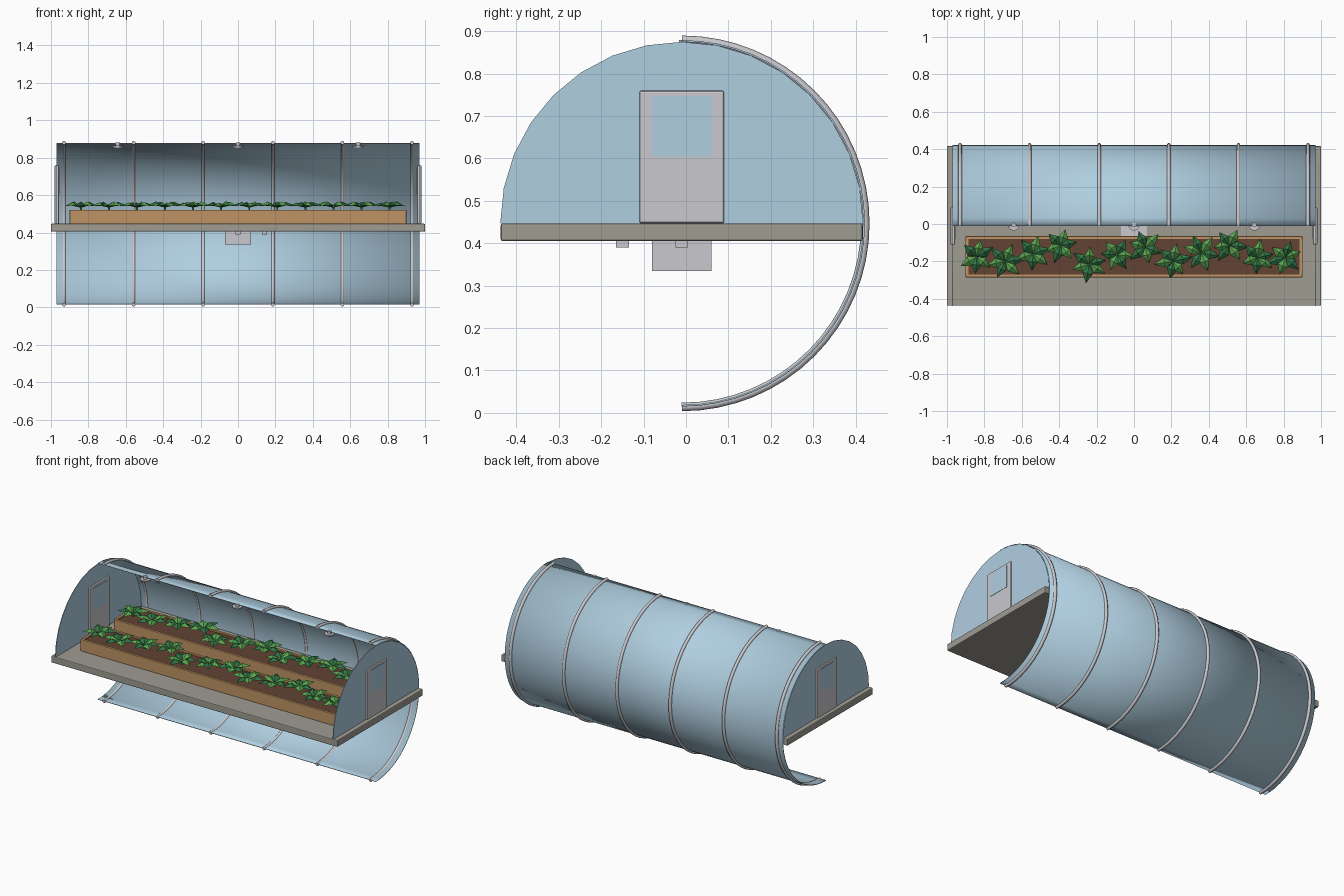
import bpy, bmesh, math, random
from mathutils import Vector, Matrix

cube = bpy.data.objects.get("Cube")
if cube:
    bpy.data.objects.remove(cube, do_unlink=True)
random.seed(4)


def material(name, *srgb):
    lin = [c / 12.92 if c < 0.04 else ((c + 0.055) / 1.055) ** 2.4 for c in srgb] + [1]
    m = bpy.data.materials.new(name)
    m.use_nodes = True
    m.diffuse_color = lin
    m.node_tree.nodes["Principled BSDF"].inputs["Base Color"].default_value = lin
    return m


GLASS = material("pale blue glazing", 0.69, 0.81, 0.88)
METAL = material("light metal", 0.79, 0.79, 0.81)
DECK = material("warm grey deck", 0.62, 0.61, 0.57)
WOOD = material("planter wood", 0.75, 0.58, 0.39)
SOIL = material("soil", 0.39, 0.26, 0.20)
LIGHT_LEAF = material("light green leaf", 0.35, 0.64, 0.31)
DARK_LEAF = material("dark green leaf", 0.19, 0.46, 0.27)
LAMP = material("lamp white", 0.95, 0.94, 0.88)

# Shared axis of the shell
AY, AZ, R = -0.01, 0.447, 0.43
FLOOR = 0.447


def finish(name, bm, *mats):
    bmesh.ops.recalc_face_normals(bm, faces=bm.faces)
    me = bpy.data.meshes.new(name)
    bm.to_mesh(me)
    bm.free()
    ob = bpy.data.objects.new(name, me)
    bpy.context.collection.objects.link(ob)
    for m in mats:
        me.materials.append(m)
    return ob


def smooth(ob):
    bpy.ops.object.select_all(action="DESELECT")
    ob.select_set(True)
    bpy.context.view_layer.objects.active = ob
    bpy.ops.object.shade_smooth_by_angle()


def box(name, x, y, z, mat, bevel=0):
    bm = bmesh.new()
    size = [b - a for a, b in (x, y, z)]
    mid = [(a + b) / 2 for a, b in (x, y, z)]
    bmesh.ops.create_cube(bm, size=1, matrix=Matrix.Translation(mid) @ Matrix.Diagonal((*size, 1)))
    ob = finish(name, bm, mat)
    if bevel:
        mod = ob.modifiers.new("soft edge", "BEVEL")
        mod.width, mod.segments = bevel, 2
    return ob


def cylinder(name, x, y, z0, z1, r, mat):
    bm = bmesh.new()
    bmesh.ops.create_cone(bm, cap_ends=True, segments=24, radius1=r, radius2=r, depth=z1 - z0,
                          matrix=Matrix.Translation((x, y, (z0 + z1) / 2)))
    smooth(finish(name, bm, mat))


def arc(x, r, start, end, steps):
    angles = [start + (end - start) * i / steps for i in range(steps + 1)]
    return [Vector((x, AY + r * math.cos(a), AZ + r * math.sin(a))) for a in angles]


# Curved half shell at the back
bm = bmesh.new()
ends = [[bm.verts.new(p) for p in arc(x, R, -math.pi / 2, math.pi / 2, 32)] for x in (-0.97, 0.97)]
for i in range(32):
    bm.faces.new((ends[0][i], ends[1][i], ends[1][i + 1], ends[0][i + 1]))
shell = finish("shell", bm, GLASS)
smooth(shell)
mod = shell.modifiers.new("thickness", "SOLIDIFY")
mod.thickness, mod.offset = 0.004, 0

# Tube hoops around the shell
for n in range(6):
    x = -0.93 + n * 1.86 / 5
    cu = bpy.data.curves.new("hoop", "CURVE")
    cu.dimensions = "3D"
    cu.bevel_depth, cu.bevel_resolution, cu.use_fill_caps = 0.01, 2, True
    path = arc(x, R + 0.003, -math.pi / 2, math.pi / 2, 32)
    sp = cu.splines.new("POLY")
    sp.points.add(len(path) - 1)
    for p, co in zip(sp.points, path):
        p.co = (*co, 1)
    cu.materials.append(METAL)
    bpy.context.collection.objects.link(bpy.data.objects.new(f"hoop_{n + 1}", cu))

# Deck, with a service box and small fittings beneath
box("deck", (-1, 1), (-0.437, 0.417), (0.405, FLOOR), DECK, 0.005)
box("service_box", (-0.07, 0.07), (-0.08, 0.06), (0.335, 0.455), METAL)
box("front_fitting", (-0.014, 0.014), (-0.165, -0.135), (0.39, 0.41), METAL)
box("side_fitting", (0.128, 0.156), (-0.025, 0.005), (0.39, 0.41), METAL)

# End walls with doors and windows
for side, s in (("left", 1), ("right", -1)):
    bm = bmesh.new()
    face = bm.faces.new([bm.verts.new(p) for p in arc(s * 0.967, R - 0.002, 0, math.pi, 16)])
    ext = bmesh.ops.extrude_face_region(bm, geom=[face])
    bmesh.ops.translate(bm, vec=(s * 0.004, 0, 0),
                        verts=[v for v in ext["geom"] if isinstance(v, bmesh.types.BMVert)])
    finish(side + "_end_wall", bm, GLASS)

    def span(a, b):
        return tuple(sorted((s * a, s * b)))
    box(side + "_door", span(0.957, 0.98), (-0.11, 0.09), (FLOOR, 0.76), METAL, 0.005)
    box(side + "_door_window", span(0.955, 0.982), (-0.08, 0.06), (0.605, 0.747), GLASS)

# Hanging lamps along the top edge
for n, x in enumerate((-0.643, 0, 0.643), 1):
    cylinder(f"lamp_stem_{n}", x, -0.005, 0.86, 0.88, 0.012, METAL)
    cylinder(f"lamp_cap_{n}", x, -0.005, 0.857, 0.864, 0.03, METAL)
    cylinder(f"lamp_lens_{n}", x, -0.005, 0.852, 0.857, 0.022, LAMP)


def add_leaf(bm, root, angle, length, width, lift, index):
    """Pointed leaf folded along its middle, arching up and then drooping."""
    d = Vector((math.cos(angle), math.sin(angle), 0))
    side = Vector((-d.y, d.x, 0)) * width / 2
    up = Vector((0, 0, lift))
    base, tip = bm.verts.new(root), bm.verts.new(root + d * length + up * 0.3)
    mid = bm.verts.new(root + d * length * 0.5 + up)
    for sign in (1, -1):
        edge = bm.verts.new(root + d * length * 0.45 + side * sign + up * 0.45)
        for tri in ((base, edge, mid), (mid, edge, tip)):
            bm.faces.new(tri).material_index = index


# Planter beds, soil and leafy plants
WAVE = (0, -0.025, 0.015, 0.06, -0.04, 0.01, 0.05, -0.025, 0.02, 0.06, -0.005, -0.005)
for row, y in (("front", -0.175), ("back", 0.155)):
    y0, y1, top, t = y - 0.11, y + 0.11, 0.52, 0.016
    box(row + "_planter_front_board", (-0.9, 0.9), (y0, y0 + t), (FLOOR, top), WOOD, 0.002)
    box(row + "_planter_back_board", (-0.9, 0.9), (y1 - t, y1), (FLOOR, top), WOOD, 0.002)
    for side, s in (("left", 1), ("right", -1)):
        xs = sorted((s * 0.9, s * (0.9 - t)))
        box(f"{row}_planter_{side}_board", xs, (y0 + t, y1 - t), (FLOOR, top), WOOD)
    box(row + "_soil", (-0.89, 0.89), (y0 + t / 2, y1 - t / 2), (FLOOR, top - 0.008), SOIL)
    bm = bmesh.new()
    for n, dy in enumerate(WAVE):
        x = -0.84 + n * 0.15
        root = Vector((x, y + dy, 0.533))
        turn = random.uniform(0, math.tau)
        for k in range(6):
            add_leaf(bm, root, turn + k * math.tau / 6 + random.uniform(-0.15, 0.15),
                     random.uniform(0.085, 0.105), 0.056, random.uniform(0.024, 0.034), k % 2)
        # Short stem down into the soil
        bmesh.ops.create_cone(bm, segments=6, radius1=0.006, radius2=0.006, depth=0.026,
                              matrix=Matrix.Translation((x, y + dy, 0.52)))
    finish(row + "_plants", bm, LIGHT_LEAF, DARK_LEAF)
